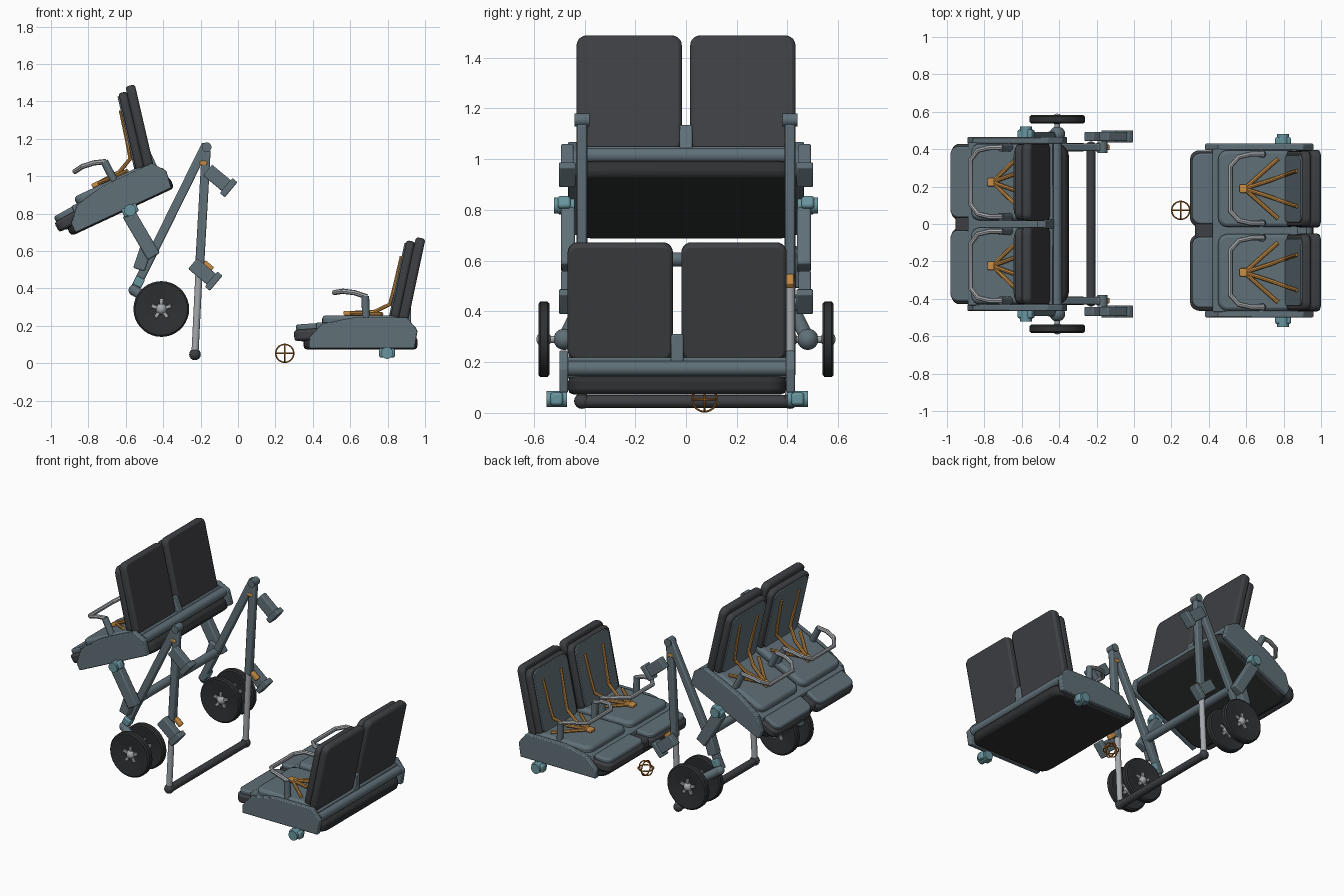
import bpy, bmesh, math
from mathutils import Matrix, Vector

cube = bpy.data.objects.get("Cube")
if cube:
    bpy.data.objects.remove(cube, do_unlink=True)


def material(name, r, g, b):
    m = bpy.data.materials.new(name)
    m.use_nodes = True
    m.diffuse_color = (r, g, b, 1)
    m.node_tree.nodes["Principled BSDF"].inputs["Base Color"].default_value = (r, g, b, 1)
    return m


SLATE = material("slate blue", 0.115, 0.16, 0.185)
CHARCOAL = material("charcoal", 0.048, 0.05, 0.056)
BLACK = material("soft black", 0.028, 0.03, 0.032)
SILVER = material("light grey", 0.38, 0.4, 0.42)
AMBER = material("amber strap", 0.58, 0.27, 0.06)
TEAL = material("pale teal", 0.14, 0.3, 0.34)
ORANGE = material("burnt orange", 0.5, 0.17, 0.02)

WORLD = Matrix()


def T(x, y, z):
    return Matrix.Translation((x, y, z))


def R(deg, axis="Y"):
    return Matrix.Rotation(math.radians(deg), 4, axis)


def finish(name, bm, mat, matrix, bevel=0, segments=2):
    bmesh.ops.recalc_face_normals(bm, faces=bm.faces)
    mesh = bpy.data.meshes.new(name)
    bm.to_mesh(mesh)
    bm.free()
    mesh.materials.append(mat)
    mesh.shade_smooth()
    mesh.set_sharp_from_angle(angle=math.radians(35))
    ob = bpy.data.objects.new(name, mesh)
    bpy.context.scene.collection.objects.link(ob)
    ob.matrix_world = matrix
    if bevel:
        mod = ob.modifiers.new("soft edges", "BEVEL")
        mod.width, mod.segments = bevel, segments
        mod.limit_method, mod.angle_limit = "ANGLE", math.radians(40)
    return ob


def box(name, size, mat, matrix, bevel=0.006):
    bm = bmesh.new()
    bmesh.ops.create_cube(bm, size=1, matrix=Matrix.Diagonal((*size, 1)))
    return finish(name, bm, mat, matrix, bevel)


def prism(name, pts, thick, mat, matrix, bevel=0.006):
    # outline in local XY, thickness centred on local Z
    bm = bmesh.new()
    face = bm.faces.new([bm.verts.new((x, y, -thick / 2)) for x, y in pts])
    ext = bmesh.ops.extrude_face_region(bm, geom=[face])
    verts = [v for v in ext["geom"] if isinstance(v, bmesh.types.BMVert)]
    bmesh.ops.translate(bm, verts=verts, vec=(0, 0, thick))
    return finish(name, bm, mat, matrix, bevel)


def slab(name, length, width, thick, radius, mat, matrix, bevel=0.01):
    pts = []
    for k, (sx, sy) in enumerate([(1, 1), (-1, 1), (-1, -1), (1, -1)]):
        for i in range(6):
            a = math.radians(90 * k + 18 * i)
            pts.append((sx * (length / 2 - radius) + radius * math.cos(a),
                        sy * (width / 2 - radius) + radius * math.sin(a)))
    return prism(name, pts, thick, mat, matrix, bevel)


def rod(name, a, b, r, mat, matrix=WORLD, sides=20):
    a, b = Vector(a), Vector(b)
    bm = bmesh.new()
    bmesh.ops.create_cone(bm, cap_ends=True, segments=sides, radius1=r, radius2=r, depth=(b - a).length)
    turn = (b - a).to_track_quat("Z", "Y").to_matrix().to_4x4()
    return finish(name, bm, mat, matrix @ Matrix.Translation((a + b) / 2) @ turn)


def ball(name, p, r, mat, matrix=WORLD):
    bm = bmesh.new()
    bmesh.ops.create_uvsphere(bm, u_segments=20, v_segments=12, radius=r)
    return finish(name, bm, mat, matrix @ T(*p))


def path(name, pts, r, mat, matrix=WORLD, closed=False):
    # swept tube turned into a mesh
    curve = bpy.data.curves.new(name, "CURVE")
    curve.dimensions, curve.bevel_depth = "3D", r
    curve.bevel_resolution, curve.use_fill_caps = 2, True
    s = curve.splines.new("POLY")
    s.points.add(len(pts) - 1)
    for p, q in zip(s.points, pts):
        p.co = (*q, 1)
    s.use_cyclic_u = closed
    tmp = bpy.data.objects.new(name + "_path", curve)
    bm = bmesh.new()
    bm.from_mesh(tmp.to_mesh())
    tmp.to_mesh_clear()
    bpy.data.objects.remove(tmp)
    return finish(name, bm, mat, matrix)


def beam(name, a, b, y, w, d, mat, bevel=0.008):
    # straight bar in the XZ plane
    dx, dz = b[0] - a[0], b[1] - a[1]
    m = T((a[0] + b[0]) / 2, y, (a[1] + b[1]) / 2) @ R(-math.degrees(math.atan2(dz, dx)))
    return box(name, (math.hypot(dx, dz), d, w), mat, m, bevel)


def seat_unit(n, M):
    # tray, pan and rear bar
    slab(n + "_tray", 0.61, 0.86, 0.07, 0.07, BLACK, M @ T(0.655, 0, 0.108), 0.02)
    box(n + "_pan", (0.5, 0.87, 0.08), SLATE, M @ T(0.67, 0, 0.178))
    box(n + "_front_roll", (0.13, 0.8, 0.07), CHARCOAL, M @ T(0.39, 0, 0.15), 0.02)
    rod(n + "_rear_bar", (0.925, -0.43, 0.175), (0.925, 0.43, 0.175), 0.03, SLATE, M)
    box(n + "_back_bracket", (0.05, 0.05, 0.16), SLATE, M @ T(0.9, 0, 0.23))
    outline = [(0.38, 0.08), (0.38, 0.135), (0.45, 0.21), (0.62, 0.245),
               (0.905, 0.245), (0.96, 0.175), (0.945, 0.08)]
    for s in (-1, 1):
        prism(n + "_side_panel", outline, 0.035, SLATE, M @ T(0, s * 0.447, 0) @ R(90, "X"))
    for s in (-1, 1):
        C = M @ T(0, s * 0.224, 0)
        # cushions
        slab(n + "_leg_cushion", 0.22, 0.41, 0.06, 0.05, CHARCOAL, C @ T(0.41, 0, 0.155) @ R(-4), 0.015)
        slab(n + "_leg_pad", 0.2, 0.38, 0.035, 0.045, SLATE, C @ T(0.41, 0, 0.196) @ R(-4))
        slab(n + "_seat_cushion", 0.43, 0.41, 0.06, 0.05, SLATE, C @ T(0.665, 0, 0.226), 0.018)
        B = C @ T(0.928, 0, 0.44) @ R(-78)
        slab(n + "_back_shell", 0.47, 0.415, 0.052, 0.04, CHARCOAL, B, 0.014)
        slab(n + "_back_cushion", 0.44, 0.405, 0.045, 0.045, CHARCOAL, B @ T(-0.012, 0, 0.048), 0.012)
        slab(n + "_back_pad", 0.41, 0.36, 0.012, 0.045, SLATE, B @ T(-0.012, 0, 0.073), 0.004)
        # harness
        box(n + "_buckle", (0.04, 0.045, 0.025), AMBER, C @ T(0.585, 0, 0.268))
        for t in (-1, 1):
            path(n + "_lap_strap", [(0.59, 0, 0.268), (0.68, t * 0.08, 0.265), (0.77, t * 0.16, 0.262)],
                 0.011, AMBER, C)
            path(n + "_shoulder_strap", [(0.59, 0, 0.268), (0.73, t * 0.045, 0.275), (0.812, t * 0.075, 0.315),
                                         (0.84, t * 0.085, 0.42), (0.875, t * 0.095, 0.57)], 0.011, AMBER, C)
            # bumper posts
            rod(n + "_bumper_post", (0.685, t * 0.185, 0.24), (0.68, t * 0.185, 0.36), 0.021, SLATE, C)
        half = [(0.69, 0.185, 0.355), (0.625, 0.185, 0.377), (0.56, 0.17, 0.385), (0.515, 0.12, 0.378)]
        path(n + "_bumper_bar", half + [(x, -y, z) for x, y, z in reversed(half)], 0.014, SILVER, C)


def joint(name, x, y, z, s, tilt):
    M = T(x, y, z) @ R(tilt)
    box(name + "_block", (0.085, 0.05, 0.05), TEAL, M, 0.01)
    rod(name + "_pin", (0, -0.04, 0), (0, 0.04, 0), 0.032, TEAL, M)


def wheel(name, x, y, z):
    M = T(x, y, z) @ R(90, "X")
    bm = bmesh.new()
    half = [(0, 0.004), (0.045, 0.004), (0.125, 0.022), (0.14, 0.022), (0.149, 0.014)]
    prof = half + [(r, -h) for r, h in reversed(half)]
    verts = [bm.verts.new((r, 0, h)) for r, h in prof]
    edges = [bm.edges.new(e) for e in zip(verts, verts[1:])]
    bmesh.ops.spin(bm, geom=verts + edges, cent=(0, 0, 0), axis=(0, 0, 1), angle=math.tau, steps=36)
    bmesh.ops.remove_doubles(bm, verts=bm.verts, dist=0.0005)
    finish(name, bm, BLACK, M)
    ball(name + "_hub", (0, 0, 0), 0.03, SILVER, M)
    for i in range(5):
        box(name + "_spoke", (0.035, 0.02, 0.028), SILVER, M @ R(72 * i + 90, "Z") @ T(0.037, 0, 0), 0.003)


# two seat units: one on the ground, one tilted on the frame
seat_unit("ground_seat", T(0, -0.035, 0))
seat_unit("raised_seat", T(-0.778, 0, 1.136) @ R(-25) @ T(-0.647, 0, -0.4385))

apex = (-0.17, 1.17)
foot = (-0.555, 0.39)
for s in (-1, 1):
    joint("ground_seat_joint", 0.797, -0.035 + s * 0.475, 0.055, s, 0)
    joint("raised_seat_joint", -0.577, s * 0.48, 0.818, s, -25)
    # main frame legs
    y = s * 0.41
    beam("frame_leg", apex, foot, y, 0.048, 0.042, SLATE)
    rod("apex_pin", (-0.168, y - 0.03, 1.155), (-0.168, y + 0.03, 1.155), 0.026, SLATE)
    beam("upper_strut", (-0.17, 1.14), (-0.205, 0.52), y, 0.048, 0.04, SLATE)
    rod("lower_strut", (-0.205, 0.56, 0.56)[:1] + (y, 0.56), (-0.23, y, 0.05), 0.019, SILVER)
    ball("strut_foot", (-0.23, y, 0.047), 0.031, CHARCOAL)
    box("apex_latch", (0.04, 0.045, 0.025), AMBER, T(-0.185, y, 1.07))
    box("strut_latch", (0.06, 0.03, 0.03), AMBER, T(-0.16, y, 0.52) @ R(40))
    # clamp blocks
    for x, z in ((-0.105, 0.985), (-0.185, 0.485)):
        M = T(x, s * 0.468, z) @ R(40)
        box("clamp_block", (0.15, 0.05, 0.075), SLATE, M)
        box("clamp_flange", (0.035, 0.066, 0.105), SLATE, M @ T(0.072, 0, 0))
    # seat carrier post and lower brackets
    beam("carrier_post", (-0.585, 0.8), (-0.45, 0.57), s * 0.465, 0.075, 0.055, SLATE)
    beam("carrier_bracket", (-0.48, 0.65), (-0.53, 0.5), s * 0.45, 0.065, 0.06, SLATE)
    box("leg_collar", (0.05, 0.06, 0.05), TEAL, T(-0.53, s * 0.42, 0.435) @ R(-64))
    # wheel pod, axle and paired wheels
    rod("wheel_pod", (foot[0], s * 0.43, foot[1]), (-0.41, s * 0.48, 0.29), 0.028, SLATE)
    ball("pod_top", (foot[0], s * 0.43, foot[1]), 0.03, SLATE)
    ball("pod_hub", (-0.41, s * 0.48, 0.29), 0.042, SLATE)
    rod("axle", (-0.41, s * 0.385, 0.29), (-0.41, s * 0.585, 0.29), 0.014, SILVER)
    wheel("outer_wheel", -0.41, s * 0.56, 0.29)
    wheel("inner_wheel", -0.41, s * 0.41, 0.29)

# crossbars
rod("frame_crossbar", (-0.45, -0.41, 0.605), (-0.45, 0.41, 0.605), 0.028, SLATE)
rod("handle_bar", (-0.23, -0.41, 0.045), (-0.23, 0.41, 0.045), 0.025, CHARCOAL)

# loose ball of three rings
for axis in ("X", "Y", "Z"):
    ring = [(0.048 * math.cos(a), 0.048 * math.sin(a), 0) for a in (math.tau * i / 32 for i in range(32))]
    path("loose_ring", ring, 0.004, ORANGE, T(0.25, 0.073, 0.053) @ R(90, axis), closed=True)
